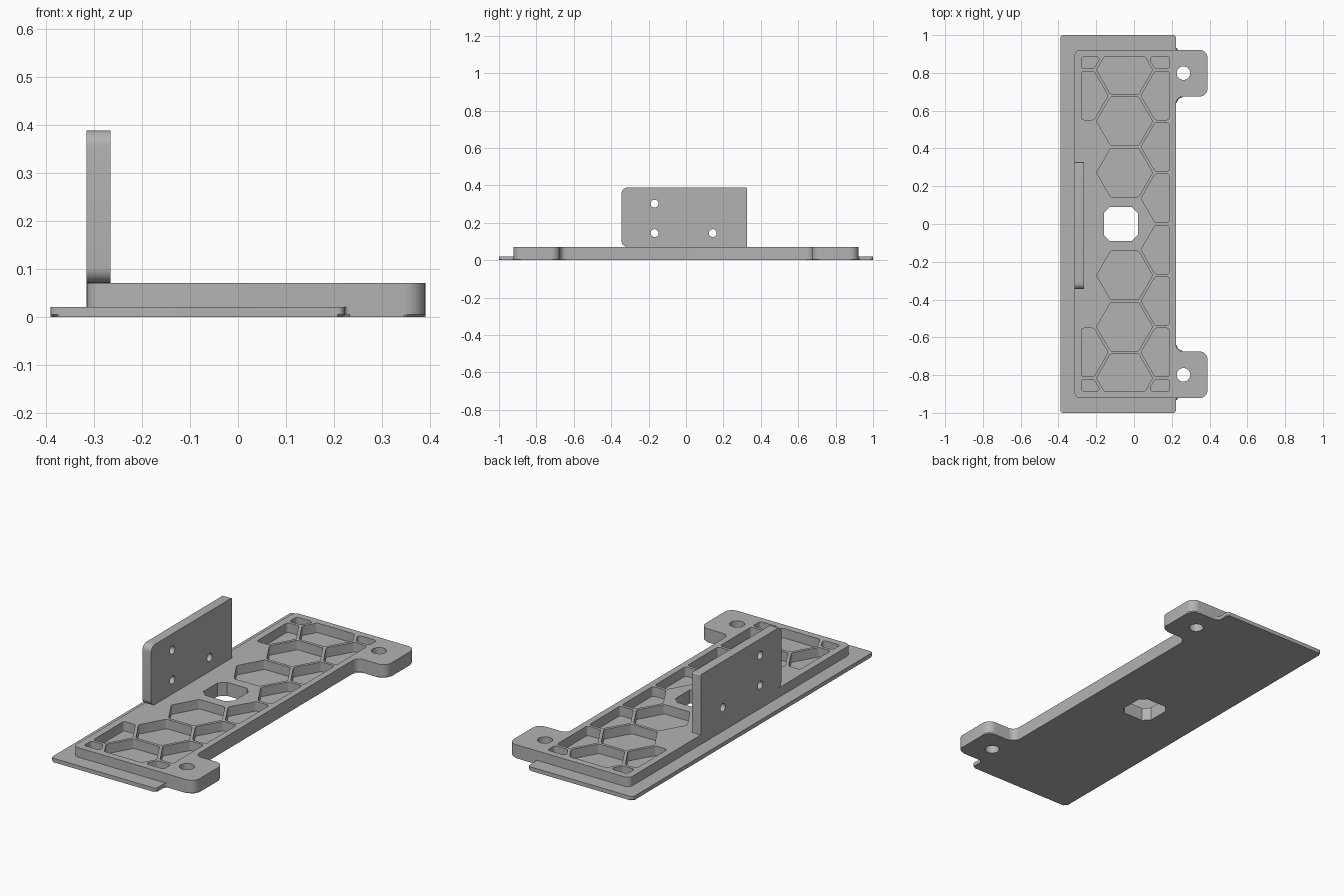
import bpy, bmesh, math
from mathutils import Vector

if "Cube" in bpy.data.objects:
    bpy.data.objects.remove(bpy.data.objects["Cube"])

grey = bpy.data.materials.new("grey")
grey.diffuse_color = (0.45, 0.45, 0.45, 1)
grey.use_nodes = True
grey.node_tree.nodes["Principled BSDF"].inputs["Base Color"].default_value = grey.diffuse_color


def rounded(corners, steps=8):
    """Corners (x, y, radius) to an outline with arc corners."""
    out, n = [], len(corners)
    for i, (x, y, r) in enumerate(corners):
        p = Vector((x, y))
        a = Vector(corners[i - 1][:2]) - p
        b = Vector(corners[(i + 1) % n][:2]) - p
        half = a.angle(b) / 2
        t = min(r / math.tan(half), 0.45 * a.length, 0.45 * b.length)
        r = t * math.tan(half)
        if r < 1e-4:
            out.append(p)
            continue
        c = p + (a.normalized() + b.normalized()).normalized() * (r / math.sin(half))
        s, e = p + a.normalized() * t - c, p + b.normalized() * t - c
        a0 = math.atan2(s.y, s.x)
        sweep = (math.atan2(e.y, e.x) - a0 + math.pi) % (2 * math.pi) - math.pi
        out += [c + r * Vector((math.cos(a0 + sweep * k / steps),
                                math.sin(a0 + sweep * k / steps))) for k in range(steps + 1)]
    return out


def ngon(cx, cy, r, n, turn=0.0):
    return [Vector((cx + r * math.cos(turn + 2 * math.pi * k / n),
                    cy + r * math.sin(turn + 2 * math.pi * k / n))) for k in range(n)]


def prisms(name, outlines, lo, hi, along_x=False, chamfer=0.0):
    """Extrude outlines along z, or (y, z) outlines along x."""
    bm = bmesh.new()
    place = (lambda p, h: (h, p[0], p[1])) if along_x else (lambda p, h: (p[0], p[1], h))
    for pts in outlines:
        bottom = [bm.verts.new(place(p, lo)) for p in pts]
        top = [bm.verts.new(place(p, hi)) for p in pts]
        base = bm.faces.new(bottom[::-1])
        bm.faces.new(top)
        for i in range(len(pts)):
            bm.faces.new((bottom[i - 1], bottom[i], top[i], top[i - 1]))
        if chamfer:
            bmesh.ops.bevel(bm, geom=list(base.edges), offset=chamfer, segments=1, affect='EDGES')
    bmesh.ops.recalc_face_normals(bm, faces=bm.faces[:])
    mesh = bpy.data.meshes.new(name)
    bm.to_mesh(mesh)
    bm.free()
    mesh.materials.append(grey)
    ob = bpy.data.objects.new(name, mesh)
    bpy.context.collection.objects.link(ob)
    return ob


def boolean(target, tool, operation):
    mod = target.modifiers.new("bool", 'BOOLEAN')
    mod.operation, mod.object, mod.solver = operation, tool, 'EXACT'
    bpy.context.view_layer.objects.active = target
    bpy.ops.object.modifier_apply(modifier=mod.name)
    bpy.data.objects.remove(tool)


def clip(poly, axis, limit, sign):
    """Keep the part of a polygon where sign * coordinate <= sign * limit."""
    out = []
    for i, q in enumerate(poly):
        p = poly[i - 1]
        dp, dq = sign * (p[axis] - limit), sign * (q[axis] - limit)
        if dp * dq < 0:
            out.append(p.lerp(q, dp / (dp - dq)))
        if dq <= 0:
            out.append(q)
    return out


# Base sheet and raised body, sharing the two mounting ears
ear = [(0.39, -0.922, 0.045), (0.39, -0.674, 0.045), (0.222, -0.674, 0.035)]
ears = ear + [(x, -y, r) for x, y, r in ear[::-1]]
sheet = [(-0.39, -1, 0.015), (0.222, -1, 0.015), (0.222, -0.922, 0.01)] + ears + \
        [(0.222, 0.922, 0.01), (0.222, 1, 0.015), (-0.39, 1, 0.015)]
body = [(-0.315, -0.922, 0.03)] + ears + [(-0.315, 0.922, 0.03)]
base = prisms("base_plate", [rounded(sheet)], 0, 0.021, chamfer=0.005)
boolean(base, prisms("raised_body", [rounded(body)], 0.021, 0.071), 'UNION')

# Honeycomb pockets, clipped to the frame
pitch = 0.272
cells = [(-0.05, s * k * pitch) for s in (-1, 1) for k in (1, 2, 3)]
cells += [(0.1855, s * (k + 0.5) * pitch) for s in (-1, 1) for k in range(4)]
cells += [(-0.2855, s * (k + 0.5) * pitch) for s in (-1, 1) for k in (2, 3)]
pockets = []
for cx, cy in cells:
    poly = ngon(cx, cy, 0.148, 6)
    for axis, limit, sign in ((0, -0.278, -1), (0, 0.188, 1), (1, -0.886, -1), (1, 0.886, 1)):
        poly = clip(poly, axis, limit, sign)
    pockets.append(rounded([(p.x, p.y, 0.014) for p in poly], 5))
boolean(base, prisms("pocket_cutter", pockets, 0.021, 0.1), 'DIFFERENCE')

# Octagonal opening and ear screw holes
octagon = [Vector((-0.07 + sx * a, sy * b)) for sx, sy, a, b in (
    (1, -1, 0.058, 0.09), (1, -1, 0.09, 0.058), (1, 1, 0.09, 0.058), (1, 1, 0.058, 0.09),
    (-1, 1, 0.058, 0.09), (-1, 1, 0.09, 0.058), (-1, -1, 0.09, 0.058), (-1, -1, 0.058, 0.09))]
holes = [octagon] + [ngon(0.262, s * 0.799, 0.036, 32) for s in (-1, 1)]
boolean(base, prisms("hole_cutter", holes, -0.1, 0.2), 'DIFFERENCE')

# Upright bracket with three screw holes
upright = rounded([(-0.345, 0.071, 0.032), (0.327, 0.071, 0),
                   (0.327, 0.388, 0.006), (-0.345, 0.388, 0.032)])
bracket = prisms("upright_bracket", [upright], -0.315, -0.265, along_x=True)
screws = [ngon(y, z, 0.021, 24) for y, z in ((-0.168, 0.302), (-0.168, 0.145), (0.143, 0.145))]
boolean(bracket, prisms("screw_cutter", screws, -0.5, -0.1, along_x=True), 'DIFFERENCE')

for ob in (base, bracket):
    bpy.ops.object.select_all(action='DESELECT')
    ob.select_set(True)
    bpy.context.view_layer.objects.active = ob
    bpy.ops.object.shade_smooth_by_angle(angle=math.radians(30))
